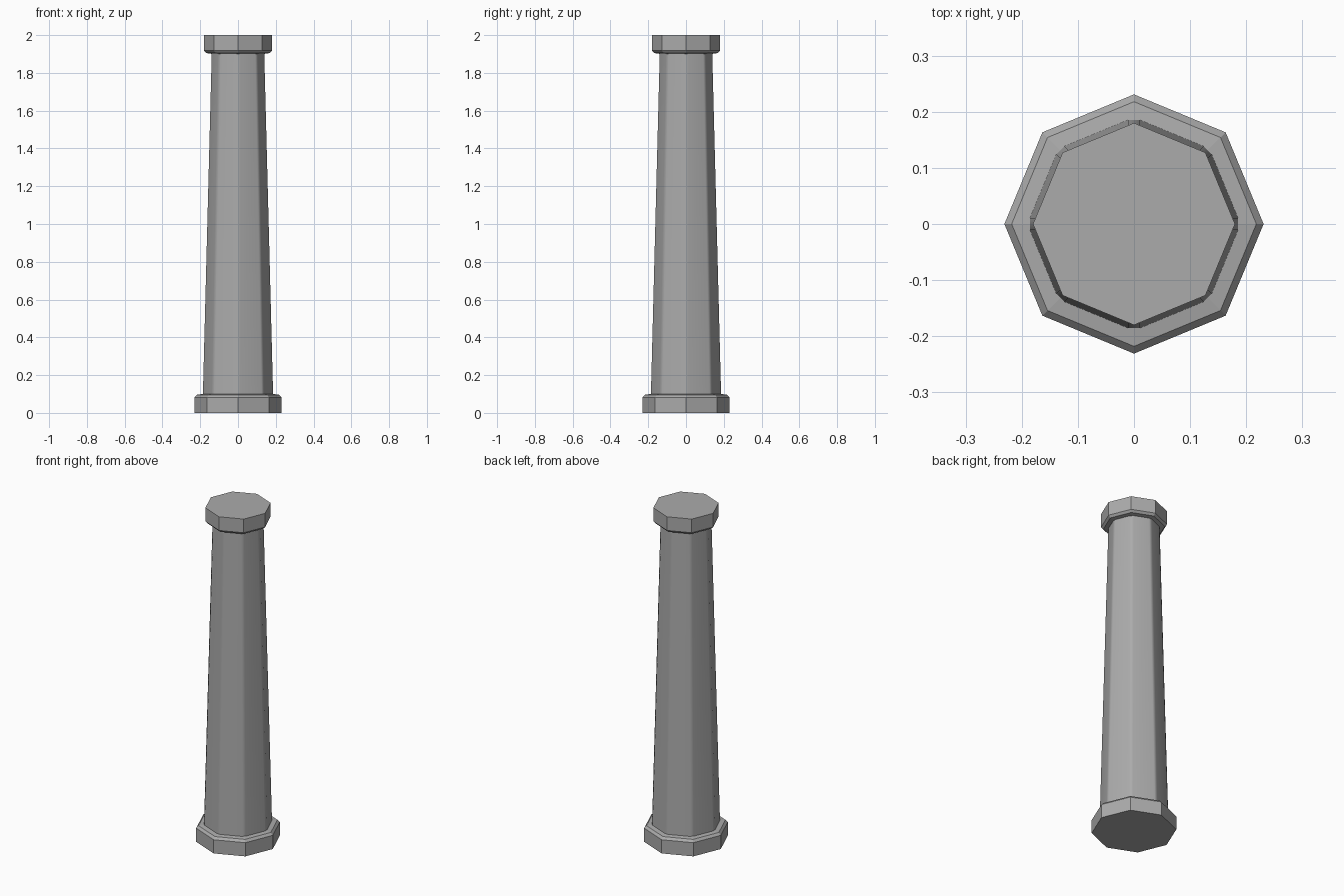
import bpy, bmesh
from math import cos, sin, tan, pi

if "Cube" in bpy.data.objects:
    bpy.data.objects.remove(bpy.data.objects["Cube"])

# Dark grey stone
stone = bpy.data.materials.new("dark_stone")
stone.diffuse_color = (0.41, 0.41, 0.41, 1)
stone.use_nodes = True
stone.node_tree.nodes["Principled BSDF"].inputs["Base Color"].default_value = stone.diffuse_color


def octagon(radius, cut):
    """Octagon outline with a corner on each axis; cut > 0 trims every corner."""
    pts = []
    for i in range(8):
        a = i * pi / 4
        for t in ((-cut, cut) if cut else (0,)):
            r = radius - abs(t) * tan(pi / 8)
            pts.append((r * cos(a) - t * sin(a), r * sin(a) + t * cos(a)))
    return pts


def stack(name, profile, cut=0.0, smooth=False):
    """Closed solid through octagonal rings given as (radius, z)."""
    bm = bmesh.new()
    rings = [[bm.verts.new((x, y, z)) for x, y in octagon(r, cut)] for r, z in profile]
    n = len(rings[0])
    for lo, hi in zip(rings, rings[1:]):
        for i in range(n):
            j = (i + 1) % n
            bm.faces.new((lo[i], lo[j], hi[j], hi[i]))
    bm.faces.new(rings[0][::-1])
    bm.faces.new(rings[-1])
    mesh = bpy.data.meshes.new(name)
    bm.to_mesh(mesh)
    bm.free()
    mesh.materials.append(stone)
    obj = bpy.data.objects.new(name, mesh)
    bpy.context.collection.objects.link(obj)
    if smooth:
        bpy.ops.object.select_all(action='DESELECT')
        obj.select_set(True)
        bpy.context.view_layer.objects.active = obj
        bpy.ops.object.shade_smooth_by_angle(angle=pi / 6)
        # Keep the wide panels flat, blend only across the narrow corners
        wn = obj.modifiers.new("flat_panels", 'WEIGHTED_NORMAL')
        wn.keep_sharp = True
    return obj


# Base block with a chamfered, slightly sloping top rim
stack("column_base", [(0.231, 0), (0.231, 0.082), (0.218, 0.096), (0.18, 0.101)])

# Tapered shaft with softened vertical edges
stack("column_shaft", [(0.19, 0.096), (0.143, 1.906)], cut=0.01, smooth=True)

# Cap block with a chamfered lower rim
stack("column_cap", [(0.14, 1.901), (0.168, 1.905), (0.18, 1.918), (0.18, 2.0)])
